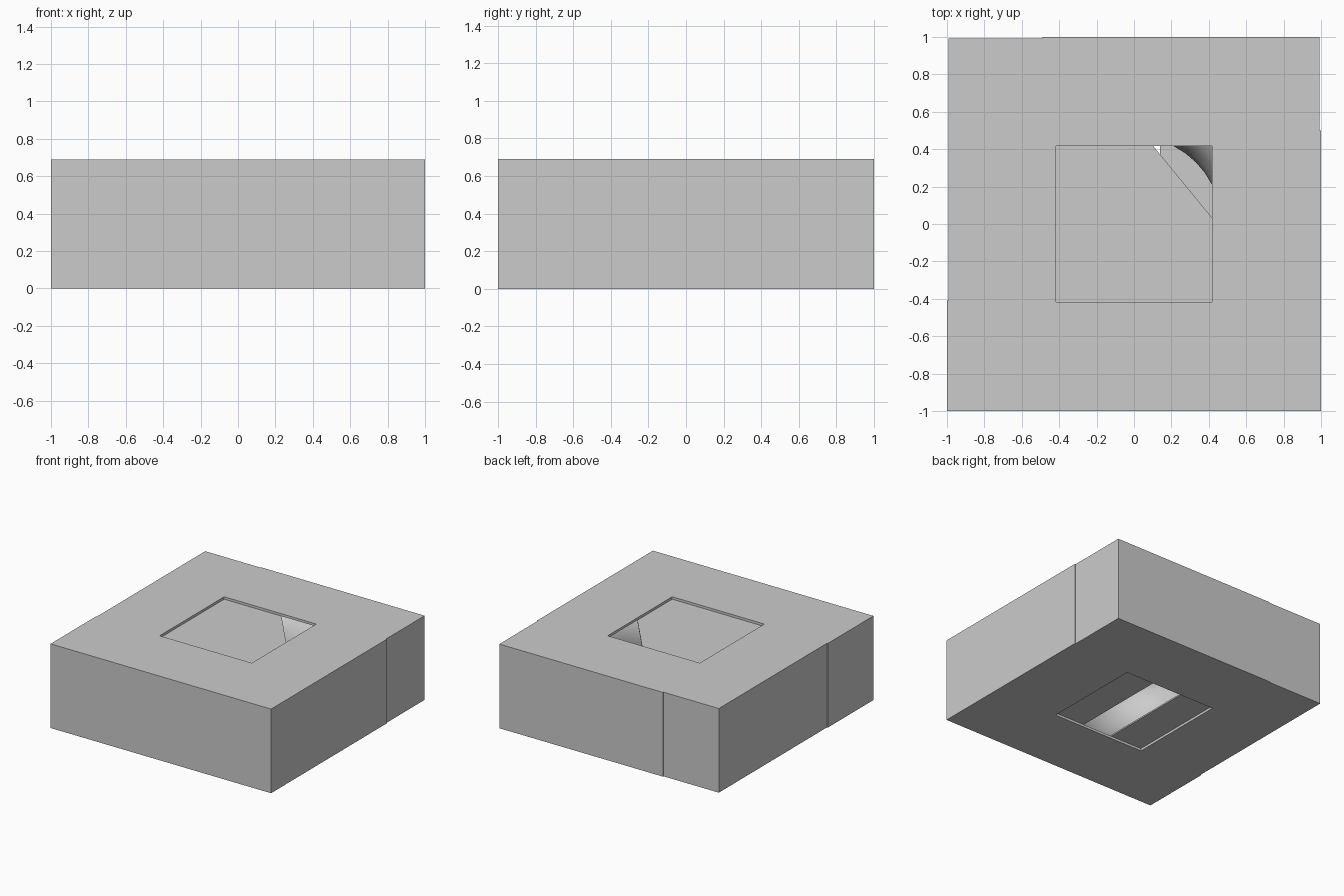
import bpy
import bmesh
import math

if "Cube" in bpy.data.objects:
    bpy.data.objects.remove(bpy.data.objects["Cube"])

H = 0.69      # box height
T = 0.02      # board thickness
S = 0.007     # overlap step of the outer wrap
HOLE = 0.418  # half width of the square window


def prism(name, pts, z0, z1):
    """Closed prism from a flat outline."""
    bm = bmesh.new()
    face = bm.faces.new([bm.verts.new((x, y, z0)) for x, y in pts])
    ext = bmesh.ops.extrude_face_region(bm, geom=[face])
    top = [v for v in ext["geom"] if isinstance(v, bmesh.types.BMVert)]
    bmesh.ops.translate(bm, verts=top, vec=(0, 0, z1 - z0))
    bmesh.ops.recalc_face_normals(bm, faces=bm.faces)
    me = bpy.data.meshes.new(name)
    bm.to_mesh(me)
    bm.free()
    ob = bpy.data.objects.new(name, me)
    bpy.context.collection.objects.link(ob)
    return ob


# walls: one closed outline with the small overlap steps, hollow inside
A = 1 - S
outline = [(-1, -1), (1, -1), (1, 0.5), (A, 0.5), (A, 1), (-0.49, 1),
           (-0.49, A), (-A, A), (-A, -0.41), (-1, -0.41)]
box = prism("carton", outline, 0, H)


def cut(target, half, z0, z1, label):
    sq = [(-half, -half), (half, -half), (half, half), (-half, half)]
    tool = prism(label, sq, z0, z1)
    tool.hide_render = True
    tool.hide_viewport = False
    mod = target.modifiers.new(label, 'BOOLEAN')
    mod.operation = 'DIFFERENCE'
    mod.solver = 'EXACT'
    mod.object = tool
    bpy.context.view_layer.objects.active = target
    bpy.ops.object.modifier_apply(modifier=label)
    bpy.data.objects.remove(tool)


cut(box, 1 - 2 * T, T, H - T, "cavity_cutter")
cut(box, HOLE, -0.1, H + 0.1, "window_cutter")

# upper inner flap with a diagonal cut corner, just under the top board
E = 0.955
slope = -0.39 / 0.32
x_top = 0.1 + (E - 0.42) / slope
y_right = 0.42 + slope * (E - 0.1)
prism("upper_flap", [(-E, -E), (E, -E), (E, y_right), (x_top, E), (-E, E)],
      H - T - 0.012, H - T - 0.002)

# two lower flaps leaving a gap in the bottom window
for name, x0, x1 in (("lower_flap_left", -E, -0.13), ("lower_flap_right", 0.14, E)):
    prism(name, [(x0, -E), (x1, -E), (x1, E), (x0, E)], T + 0.002, T + 0.014)

# coiled ring stored inside
bpy.ops.mesh.primitive_torus_add(major_radius=0.715, minor_radius=0.248,
                                 major_segments=40, minor_segments=16,
                                 location=(0, 0, H / 2))
ring = bpy.context.object
ring.name = "coil_ring"
ring.scale.z = 1.2
bpy.ops.object.shade_smooth_by_angle(angle=math.radians(30))
